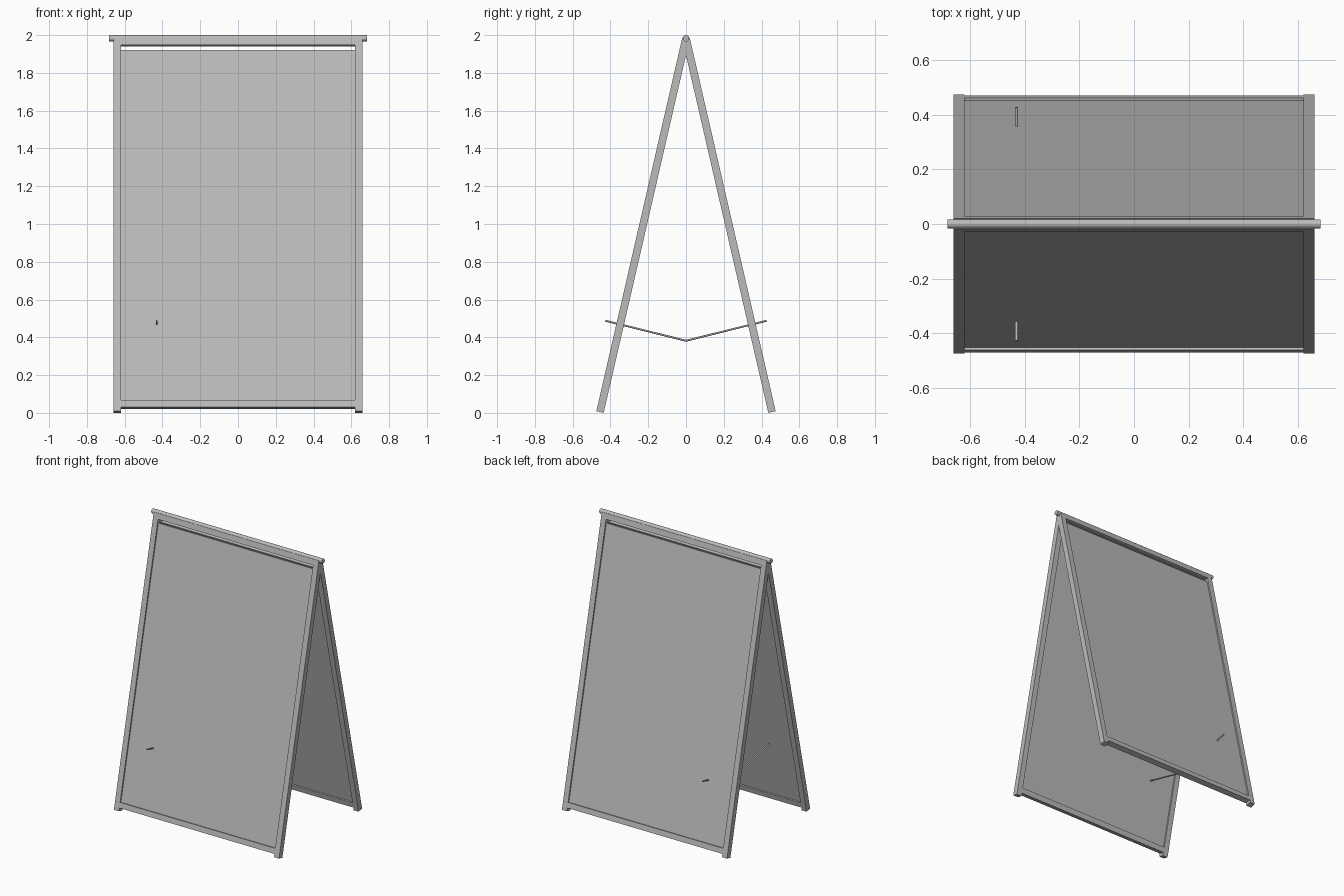
import bpy, bmesh, math
from mathutils import Vector, Matrix

if "Cube" in bpy.data.objects:
    bpy.data.objects.remove(bpy.data.objects["Cube"])

APEX = 1.983                  # height of the hinge axis
TILT = math.radians(12.96)    # lean of each frame

grey = bpy.data.materials.new("light_grey")
grey.diffuse_color = (0.5, 0.5, 0.5, 1)
grey.use_nodes = True
grey.node_tree.nodes["Principled BSDF"].inputs["Base Color"].default_value = grey.diffuse_color


def finish(name, bm):
    bmesh.ops.recalc_face_normals(bm, faces=bm.faces)
    mesh = bpy.data.meshes.new(name)
    bm.to_mesh(mesh)
    bm.free()
    mesh.materials.append(grey)
    ob = bpy.data.objects.new(name, mesh)
    bpy.context.collection.objects.link(ob)
    return ob


def slat(name, side, x0, x1, s0, s1, depth):
    """Box in the plane of a leaning frame; s is distance down from the hinge."""
    bm = bmesh.new()
    bmesh.ops.create_cube(bm, size=1)
    m = (Matrix.Translation((0, 0, APEX)) @ Matrix.Rotation(side * TILT, 4, 'X')
         @ Matrix.Translation(((x0 + x1) / 2, 0, -(s0 + s1) / 2))
         @ Matrix.Diagonal((x1 - x0, depth, s1 - s0, 1)))
    bmesh.ops.transform(bm, matrix=m, verts=bm.verts)
    return finish(name, bm)


def rod(name, a, b, radius, sides):
    a, b = Vector(a), Vector(b)
    bm = bmesh.new()
    bmesh.ops.create_cone(bm, cap_ends=True, segments=sides, radius1=radius,
                          radius2=radius, depth=(b - a).length)
    q = (b - a).to_track_quat('Z', 'Y').to_matrix().to_4x4()
    bmesh.ops.transform(bm, matrix=Matrix.Translation((a + b) / 2) @ q, verts=bm.verts)
    for f in bm.faces:
        f.smooth = len(f.verts) == 4
    return finish(name, bm)


# two leaning frames: legs, cross bars and recessed board
for side, tag in ((-1, "front"), (1, "back")):
    for x, lr in ((-0.64, "left"), (0.64, "right")):
        slat(f"{tag}_{lr}_leg", side, x - 0.02, x + 0.02, 0, 2.03, 0.04)
    slat(f"{tag}_top_bar", side, -0.62, 0.62, 0, 0.04, 0.04)
    slat(f"{tag}_bottom_bar", side, -0.62, 0.62, 1.97, 2.008, 0.04)
    slat(f"{tag}_board", side, -0.62, 0.62, 0.067, 1.97, 0.02)
    # half of the V-shaped spreader wire, poking through the board
    rod(f"{tag}_spreader", (-0.43, 0, 0.382), (-0.43, side * 0.427, 0.488), 0.005, 16)

# hinge rod along the top
rod("hinge_rod", (-0.682, 0, APEX), (0.682, 0, APEX), 0.017, 32)
